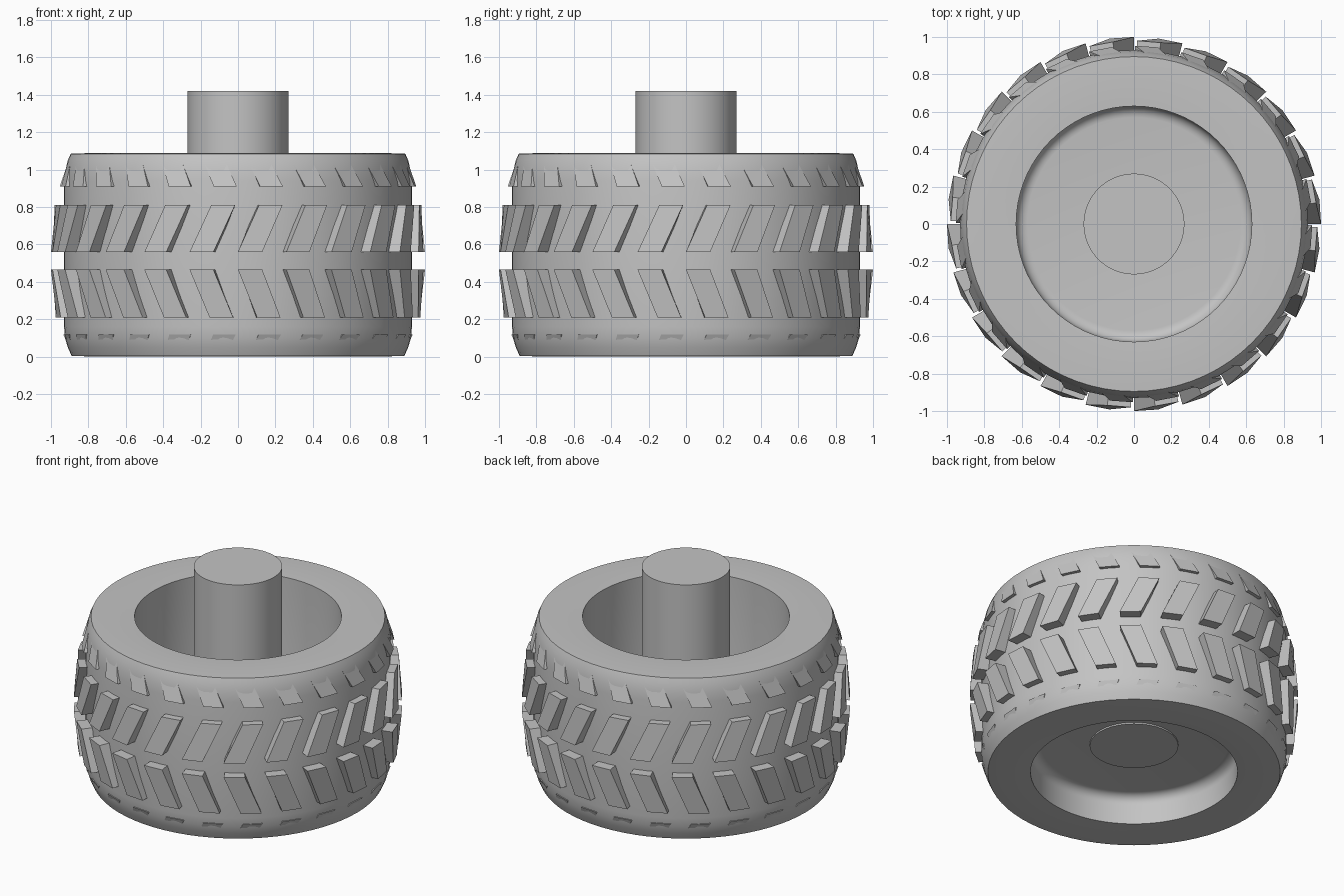
import bpy, bmesh
from math import sin, cos, pi, radians
from mathutils import Vector

cube = bpy.data.objects.get("Cube")
if cube:
    bpy.data.objects.remove(cube, do_unlink=True)

GREY = (0.55, 0.55, 0.55, 1)
mat = bpy.data.materials.new("plain grey")
mat.use_nodes = True
mat.diffuse_color = GREY
mat.node_tree.nodes["Principled BSDF"].inputs["Base Color"].default_value = GREY


def finish(name, bm, angle=30):
    bmesh.ops.remove_doubles(bm, verts=bm.verts, dist=0.0001)
    bmesh.ops.recalc_face_normals(bm, faces=bm.faces)
    mesh = bpy.data.meshes.new(name)
    bm.to_mesh(mesh)
    bm.free()
    mesh.materials.append(mat)
    obj = bpy.data.objects.new(name, mesh)
    bpy.context.collection.objects.link(obj)
    bpy.ops.object.select_all(action="DESELECT")
    obj.select_set(True)
    bpy.context.view_layer.objects.active = obj
    bpy.ops.object.shade_smooth_by_angle(angle=radians(angle))
    return obj


def lathe(name, profile, steps):
    """Spin a closed (radius, height) profile about the z axis."""
    bm = bmesh.new()
    verts = [bm.verts.new((r, 0, z)) for r, z in profile]
    edges = [bm.edges.new((a, b)) for a, b in zip(verts, verts[1:])]
    bmesh.ops.spin(bm, geom=verts + edges, cent=(0, 0, 0), axis=(0, 0, 1),
                   angle=2 * pi, steps=steps, use_duplicate=False)
    return finish(name, bm)


def lugs(name, z0, z1, r0, r1, x0, x1, width=0.13, count=24, inner=0.88):
    """Ring of slanted blocks, from (x0, z0) at radius r0 to (x1, z1) at r1."""
    bm = bmesh.new()
    for k in range(count):
        turn = 2 * pi * k / count

        def corner(x, r, z):
            a = turn + x
            return bm.verts.new((r * sin(a), -r * cos(a), z))

        low = [corner(x, r, z0) for x, r in
               ((x0, inner), (x0 + width, inner), (x0 + width, r0), (x0, r0))]
        high = [corner(x, r, z1) for x, r in
                ((x1, inner), (x1 + width, inner), (x1 + width, r1), (x1, r1))]
        bm.faces.new(low)
        bm.faces.new(high)
        for i in range(4):
            j = (i + 1) % 4
            bm.faces.new((low[i], low[j], high[j], high[i]))
    return finish(name, bm, 20)


# Rounded inner corner where the rim wall meets the wheel disc
WALL, FILLET, FLOOR_LOW, FLOOR_HIGH = 0.63, 0.06, 0.20, 0.27
arc = [radians(15 * i) for i in range(7)]
low_fillet = [(WALL - FILLET * (1 - sin(a)), FLOOR_LOW - FILLET * (1 - cos(a)))
              for a in arc]
high_fillet = [(WALL - FILLET * (1 - cos(a)), FLOOR_HIGH + FILLET * (1 - sin(a)))
               for a in arc]

# Tyre with sidewalls, rim wall and the closed disc across its bore
profile = [(0, FLOOR_LOW)] + low_fillet
profile += [(WALL, 0.005), (0.76, 0), (0.89, 0.005), (0.91, 0.05), (0.925, 0.10),
            (0.93, 0.16), (0.93, 0.94), (0.922, 1.0), (0.91, 1.05), (0.895, 1.085),
            (0.76, 1.09), (WALL, 1.085)]
profile += high_fillet + [(0, FLOOR_HIGH)]
lathe("tyre_and_rim", profile, 72)

# Solid axle standing through the disc
lathe("axle", [(0, 0.19), (0.27, 0.19), (0.27, 1.42), (0, 1.42)], 36)

# Chevron tread rows and the shallow shoulder teeth
lugs("upper_tread_lugs", 0.56, 0.81, 1.0, 0.98, 0, 0.115)
lugs("lower_tread_lugs", 0.21, 0.465, 0.975, 1.0, 0.105, 0)
lugs("upper_shoulder_teeth", 0.91, 1.03, 0.953, 0.914, 0.125, 0.065)
lugs("lower_shoulder_teeth", 0.03, 0.12, 0.897, 0.934, 0.07, 0.12)
